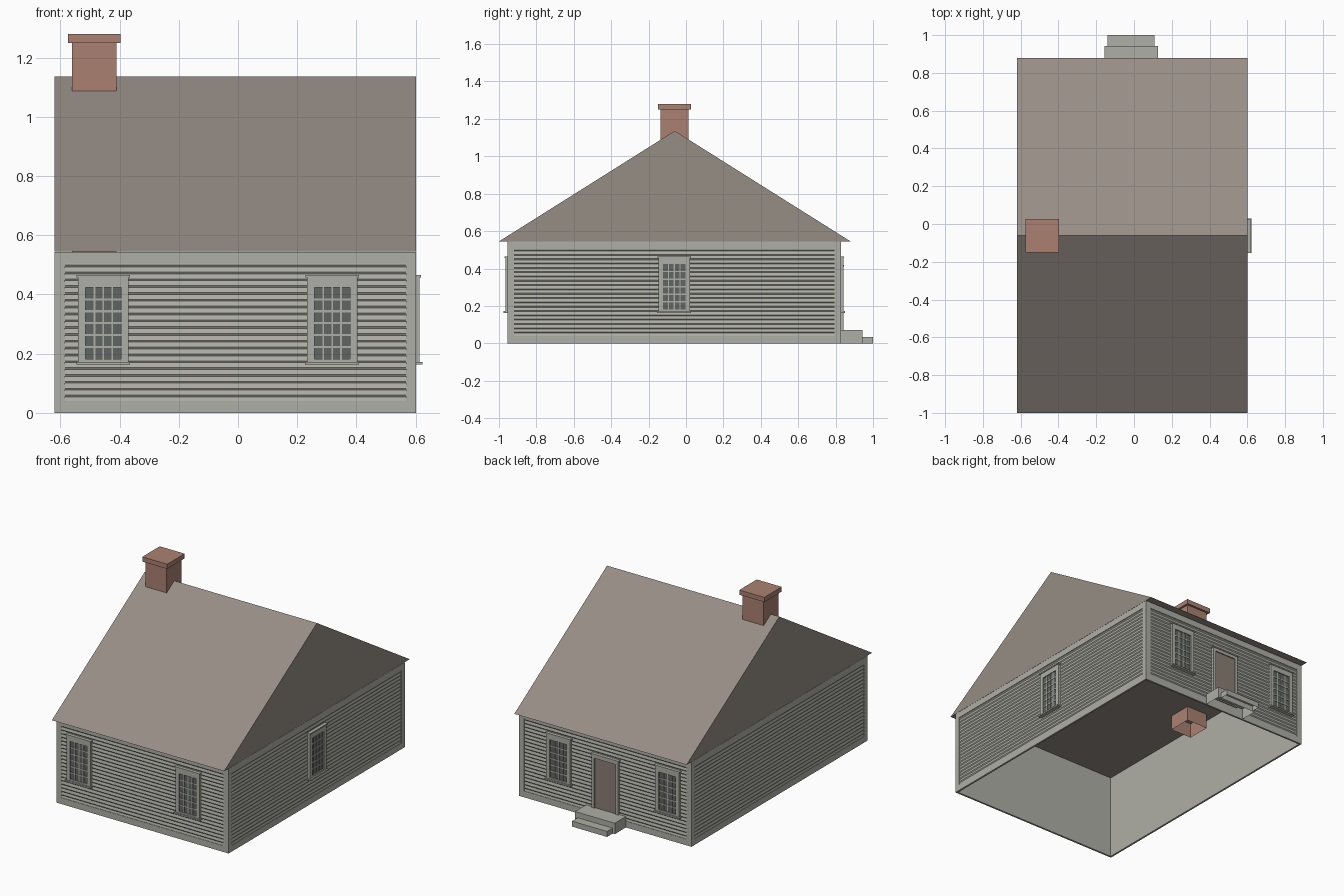
import bpy
import bmesh
from mathutils import Matrix, Vector

cube = bpy.data.objects.get("Cube")
if cube:
    bpy.data.objects.remove(cube, do_unlink=True)


def material(name, rgb):
    m = bpy.data.materials.new(name)
    m.use_nodes = True
    color = (*rgb, 1)
    m.diffuse_color = color
    bsdf = next(n for n in m.node_tree.nodes if n.type == 'BSDF_PRINCIPLED')
    bsdf.inputs["Base Color"].default_value = color
    bsdf.inputs["Roughness"].default_value = 0.9
    return m


PAINT = material("grey_paint", (0.43, 0.43, 0.385))
ROOF = material("brown_shingle", (0.305, 0.268, 0.235))
BRICK = material("red_brick", (0.40, 0.222, 0.166))
GLASS = material("dark_glass", (0.115, 0.13, 0.122))
DOOR = material("brown_door", (0.262, 0.208, 0.18))


def finish(name, bm, mat):
    bmesh.ops.recalc_face_normals(bm, faces=bm.faces)
    mesh = bpy.data.meshes.new(name)
    bm.to_mesh(mesh)
    bm.free()
    mesh.materials.append(mat)
    ob = bpy.data.objects.new(name, mesh)
    bpy.context.collection.objects.link(ob)
    return ob


def add_box(bm, x, y, z, frame=Matrix(), open_bottom=False):
    """Box between three (low, high) ranges, placed by a frame."""
    size = Matrix.Diagonal((x[1] - x[0], y[1] - y[0], z[1] - z[0], 1))
    mid = Matrix.Translation((sum(x) / 2, sum(y) / 2, sum(z) / 2))
    verts = bmesh.ops.create_cube(bm, size=1, matrix=frame @ mid @ size)["verts"]
    if open_bottom:
        faces = {f for v in verts for f in v.link_faces}
        low = min(faces, key=lambda f: f.calc_center_median().z)
        bmesh.ops.delete(bm, geom=[low], context='FACES_ONLY')


def add_prism(bm, profile, u, frame=Matrix()):
    """Extrude a (depth, height) profile along the first axis."""
    base = bm.faces.new([bm.verts.new(frame @ Vector((u[0], d, h))) for d, h in profile])
    ext = bmesh.ops.extrude_face_region(bm, geom=[base], use_keep_orig=True)
    shift = frame.to_3x3() @ Vector((u[1] - u[0], 0, 0))
    bmesh.ops.translate(bm, vec=shift,
                        verts=[g for g in ext["geom"] if isinstance(g, bmesh.types.BMVert)])


def wall_frame(along, out, origin):
    """Wall space: first axis along the wall, second outward, third up."""
    m = Matrix((along, out, (0, 0, 1))).transposed().to_4x4()
    m.translation = origin
    return m


X0, X1, Y0, Y1 = -0.62, 0.602, -0.955, 0.83
EAVE, RIDGE = 0.545, 1.136
WALL_TOP = EAVE - 0.001
WALLS = {
    "front": (wall_frame((1, 0, 0), (0, -1, 0), (0, Y0, 0)), (X0, X1), (-0.455, 0.318)),
    "back": (wall_frame((1, 0, 0), (0, 1, 0), (0, Y1, 0)), (X0, X1), (-0.455, 0.318)),
    "left": (wall_frame((0, 1, 0), (1, 0, 0), (X1, 0, 0)), (Y0, Y1), (-0.063,)),
    "right": (wall_frame((0, 1, 0), (-1, 0, 0), (X0, 0, 0)), (Y0, Y1), ()),
}


def build_wall(side, frame, span):
    a, b = span
    # Thin backing with corner boards, frieze and base board
    bm = bmesh.new()
    add_box(bm, span, (-0.012, -0.008), (0, WALL_TOP), frame)
    for u in ((a, a + 0.035), (b - 0.035, b)):
        add_box(bm, u, (-0.008, 0), (0, WALL_TOP), frame)
    for z in ((0, 0.04), (0.505, WALL_TOP)):
        add_box(bm, (a + 0.035, b - 0.035), (-0.008, 0), z, frame)
    finish(side + "_wall_trim", bm, PAINT)

    # Overlapping clapboards as one sawtooth profile
    pitch, z0, inner, outer = 0.0231, 0.031, -0.006, -0.002
    profile = [(-0.009, z0)]
    for i in range(21):
        z = z0 + i * pitch
        profile += [(inner, z), (outer, z + 0.006)]
    profile += [(inner, z0 + 21 * pitch), (-0.009, z0 + 21 * pitch)]
    bm = bmesh.new()
    add_prism(bm, profile, (a + 0.034, b - 0.034), frame)
    finish(side + "_clapboards", bm, PAINT)


def build_window(name, frame, c):
    w, h, lo, hi = 0.06, 0.085, 0.182, 0.424
    bm = bmesh.new()
    # Casing, head and sill
    for u in ((c - h, c - w), (c + w, c + h)):
        add_box(bm, u, (-0.008, 0.011), (0.17, 0.46), frame)
    for z in ((0.17, lo), (hi, 0.46)):
        add_box(bm, (c - w, c + w), (-0.008, 0.011), z, frame)
    add_box(bm, (c - 0.09, c + 0.09), (-0.008, 0.016), (0.457, 0.465), frame)
    add_box(bm, (c - 0.091, c + 0.091), (-0.008, 0.021), (0.163, 0.172), frame)
    # Glazing bars, four panes by six
    for i in range(1, 4):
        u = c - w + 2 * w * i / 4
        add_box(bm, (u - 0.003, u + 0.003), (0, 0.007), (lo, hi), frame)
    for i in range(1, 6):
        z = lo + (hi - lo) * i / 6
        add_box(bm, (c - w, c + w), (0, 0.007), (z - 0.0035, z + 0.0035), frame)
    finish(name + "_frame", bm, PAINT)

    bm = bmesh.new()
    add_box(bm, (c - w, c + w), (-0.003, 0.004), (lo, hi), frame)
    finish(name + "_glass", bm, GLASS)


for side, (frame, span, centres) in WALLS.items():
    build_wall(side, frame, span)
    for i, c in enumerate(centres):
        build_window(f"{side}_window_{i + 1}", frame, c)

# Back door with its casing
back = WALLS["back"][0]
c = -0.013
bm = bmesh.new()
for u in ((c - 0.095, c - 0.075), (c + 0.075, c + 0.095)):
    add_box(bm, u, (-0.008, 0.011), (0.06, 0.412), back)
add_box(bm, (c - 0.075, c + 0.075), (-0.008, 0.011), (0.39, 0.412), back)
add_box(bm, (c - 0.1, c + 0.1), (-0.008, 0.016), (0.41, 0.418), back)
finish("door_casing", bm, PAINT)
bm = bmesh.new()
add_box(bm, (c - 0.075, c + 0.075), (-0.003, 0.004), (0.06, 0.39), back)
finish("door", bm, DOOR)

# Back steps, hollow underneath
bm = bmesh.new()
add_box(bm, (-0.155, 0.127), (Y1, 0.943), (0, 0.07), open_bottom=True)
add_box(bm, (-0.14, 0.108), (0.943, 1.0), (0, 0.035), open_bottom=True)
finish("back_steps", bm, PAINT)

# Gable roof, closed below
bm = bmesh.new()
add_prism(bm, [(-1.0, EAVE), (0.88, EAVE), (-0.06, RIDGE)], (-0.62, 0.602))
finish("roof", bm, ROOF)

# Chimney passing down through the ceiling
bm = bmesh.new()
add_box(bm, (-0.56, -0.41), (-0.137, 0.013), (0.45, 1.252), open_bottom=True)
add_box(bm, (-0.574, -0.397), (-0.15, 0.027), (1.25, 1.28))
finish("chimney", bm, BRICK)
